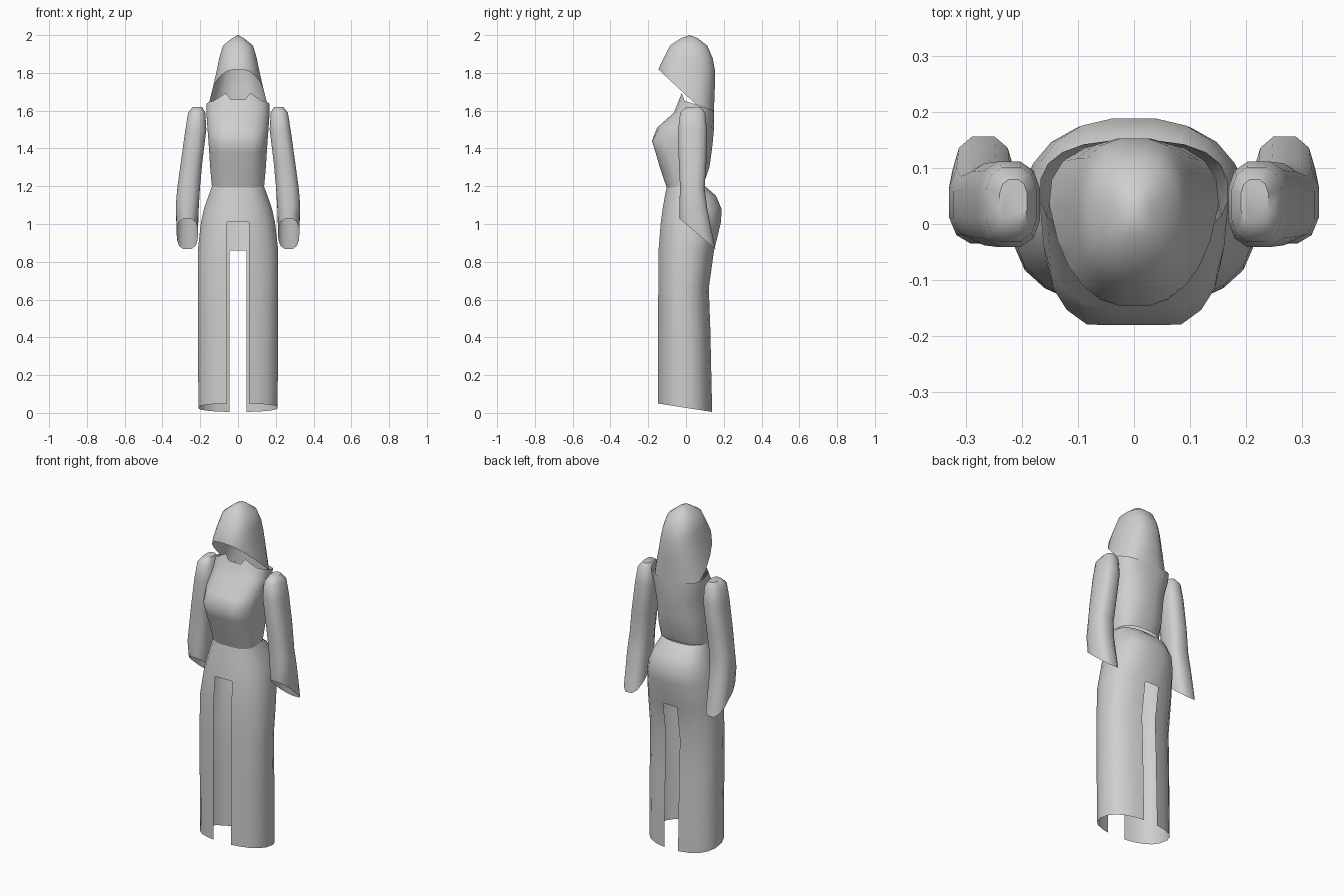
import bpy, bmesh, math

if "Cube" in bpy.data.objects:
    bpy.data.objects.remove(bpy.data.objects["Cube"], do_unlink=True)

cloth = bpy.data.materials.new("plain_grey_cloth")
cloth.use_nodes = True
GREY = (0.62, 0.62, 0.62, 1)
cloth.diffuse_color = GREY
cloth.node_tree.nodes["Principled BSDF"].inputs["Base Color"].default_value = GREY


def signed_power(v, p):
    return math.copysign(abs(v) ** p, v)


def ring(bm, sides, z_front, z_back, x_in, x_out, y_front, y_back, p):
    """Rounded cross-section; the first and last vertices straddle the front."""
    verts = []
    for i in range(sides):
        a = 2 * math.pi * (i + 0.5) / sides
        s, t = signed_power(math.sin(a), p), signed_power(-math.cos(a), p)
        x = (x_in + x_out) / 2 + (x_out - x_in) / 2 * s
        y = (y_front + y_back) / 2 + (y_back - y_front) / 2 * t
        z = z_front + (z_back - z_front) * (1 + t) / 2
        verts.append(bm.verts.new((x, y, z)))
    return verts


def loft(bm, rings, skip=lambda row, col: False):
    n = len(rings[0])
    for r in range(len(rings) - 1):
        low, high = rings[r], rings[r + 1]
        for i in range(n):
            j = (i + 1) % n
            if not skip(r, i):
                bm.faces.new((low[i], low[j], high[j], high[i]))


def finish(bm, name):
    bmesh.ops.recalc_face_normals(bm, faces=bm.faces[:])
    mesh = bpy.data.meshes.new(name)
    bm.to_mesh(mesh)
    bm.free()
    mesh.materials.append(cloth)
    obj = bpy.data.objects.new(name, mesh)
    bpy.context.collection.objects.link(obj)
    bpy.ops.object.select_all(action='DESELECT')
    obj.select_set(True)
    bpy.context.view_layer.objects.active = obj
    bpy.ops.object.shade_smooth_by_angle(angle=math.radians(50))
    return obj


SIDES = 20
LAST, BACK = SIDES - 1, SIDES // 2 - 1

# Skirt: z front, z back, half width, y front, y back
bm = bmesh.new()
skirt = [(0.05, 0.005, 0.212, -0.15, 0.14),
         (0.45, 0.45, 0.214, -0.15, 0.13),
         (0.66, 0.66, 0.215, -0.148, 0.122),
         (0.86, 0.86, 0.215, -0.147, 0.15),
         (1.01, 1.01, 0.198, -0.135, 0.187),
         (1.08, 1.08, 0.182, -0.125, 0.19),
         (1.15, 1.15, 0.158, -0.113, 0.16),
         (1.21, 1.21, 0.135, -0.1, 0.09)]
rings = [ring(bm, SIDES, zf, zb, -w, w, yf, yb, 0.85)
         for zf, zb, w, yf, yb in skirt]
# Straight slit edges in the front and the back
for r in rings[:5]:
    for col, half in ((0, 0.057), (BACK, 0.045)):
        r[col].co.x = half
        r[LAST - col].co.x = -half
loft(bm, rings, lambda r, c: (c == LAST and r < 4) or (c == BACK and r < 3))
finish(bm, "skirt")

# Bodice, with an open neckline
bm = bmesh.new()
bodice = [(1.19, 1.22, 0.14, -0.102, 0.097),
          (1.3, 1.3, 0.149, -0.14, 0.125),
          (1.38, 1.38, 0.154, -0.175, 0.137),
          (1.44, 1.44, 0.158, -0.194, 0.144),
          (1.51, 1.5, 0.163, -0.155, 0.149),
          (1.59, 1.56, 0.168, -0.065, 0.15),
          (1.66, 1.6, 0.168, -0.03, 0.15)]
rings = [ring(bm, SIDES, zf, zb, -w, w, yf, yb, 0.8)
         for zf, zb, w, yf, yb in bodice]
# Two raised collar points beside the throat
for v in (rings[-1][1], rings[-1][LAST - 1]):
    v.co.x *= 0.72
    v.co.z += 0.036
# Slight hollow between the breasts
for r in rings[2:4]:
    for v in (r[0], r[LAST]):
        v.co.y += 0.012
loft(bm, rings)
finish(bm, "bodice")

# Hood: a closed shell with a slanted face opening cut from it
bm = bmesh.new()
hood = [(1.575, 0.168, -0.15, 0.15),
        (1.64, 0.155, -0.15, 0.151),
        (1.72, 0.135, -0.15, 0.154),
        (1.82, 0.112, -0.148, 0.154),
        (1.88, 0.1, -0.118, 0.142),
        (1.945, 0.08, -0.085, 0.113),
        (1.985, 0.03, -0.025, 0.06)]
rings = [ring(bm, SIDES, z, z, -w, w, yf, yb, 0.82) for z, w, yf, yb in hood]
loft(bm, rings)
tip = bm.verts.new((0, 0.02, 2))
for i in range(SIDES):
    bm.faces.new((rings[-1][i], rings[-1][(i + 1) % SIDES], tip))
bmesh.ops.bisect_plane(bm, geom=bm.verts[:] + bm.edges[:] + bm.faces[:],
                       plane_co=(0, -0.148, 1.82),
                       plane_no=(0, -0.175, -0.188), clear_outer=True)
finish(bm, "hood")

# Sleeves: z front, z back, inner x, outer x, y front, y back
sleeve = [(1.62, 1.62, 0.19, 0.24, 0, 0.08),
          (1.59, 1.59, 0.172, 0.265, -0.033, 0.103),
          (1.5, 1.5, 0.166, 0.28, -0.043, 0.113),
          (1.33, 1.33, 0.187, 0.304, -0.04, 0.11),
          (1.19, 1.19, 0.2, 0.323, -0.033, 0.1),
          (1.11, 1.08, 0.206, 0.331, -0.037, 0.115),
          (1.03, 0.865, 0.212, 0.325, -0.036, 0.158)]
for name, side in (("left_sleeve", 1), ("right_sleeve", -1)):
    bm = bmesh.new()
    rings = [ring(bm, 12, zf, zb, side * a, side * b, yf, yb, 0.75)
             for zf, zb, a, b, yf, yb in sleeve]
    loft(bm, rings)
    bm.faces.new(rings[0])
    finish(bm, name)
